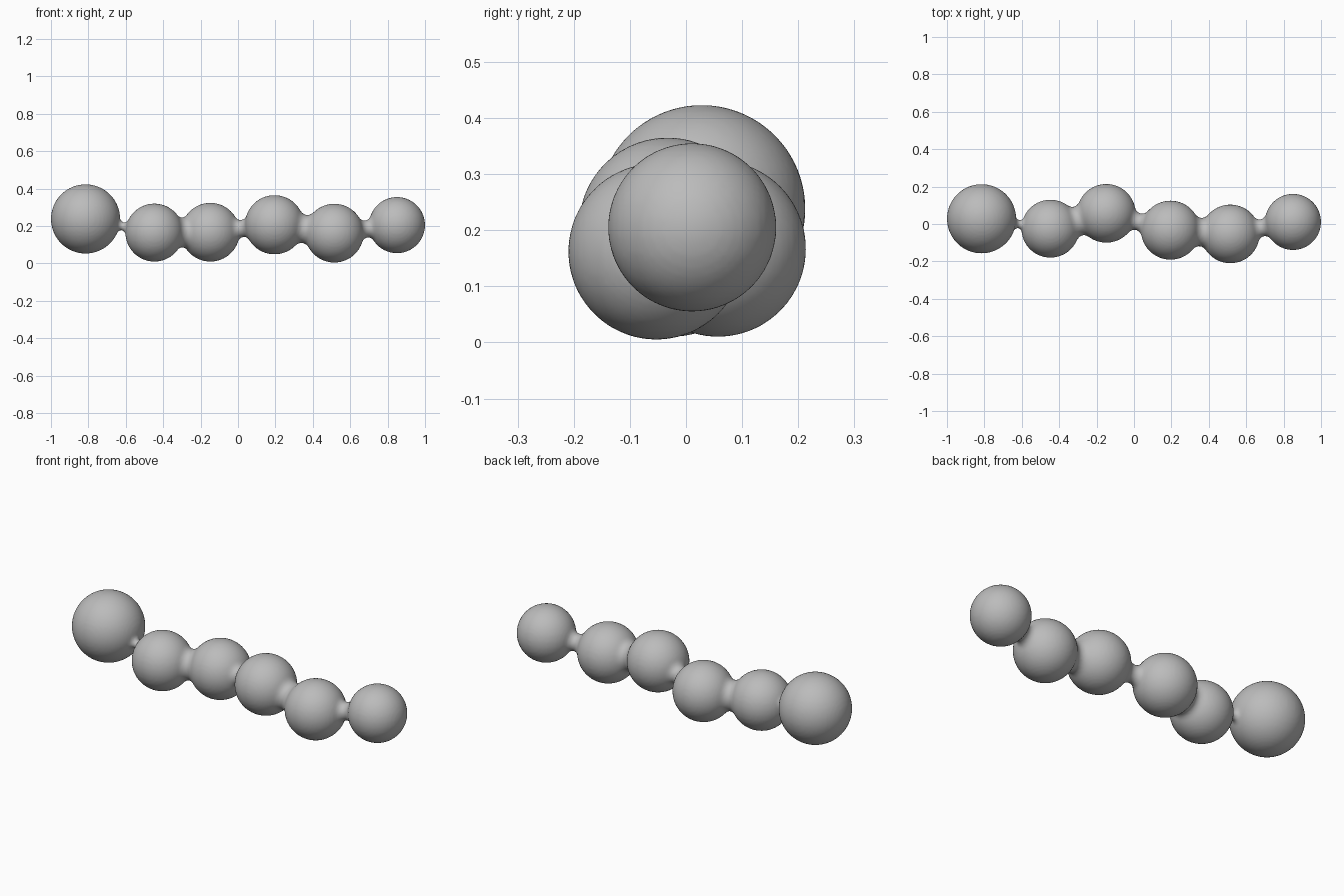
import bpy, bmesh, math
from mathutils import Vector, Matrix

if "Cube" in bpy.data.objects:
    bpy.data.objects.remove(bpy.data.objects["Cube"])

# Beads along the chain: centre and radius
BEADS = [((-0.815, 0.028, 0.238), 0.185),
         ((-0.447, -0.025, 0.165), 0.155),
         ((-0.148, 0.057, 0.167), 0.157),
         ((0.195, -0.033, 0.207), 0.158),
         ((0.515, -0.053, 0.162), 0.157),
         ((0.850, 0.011, 0.205), 0.150)]
# Throat radius of the neck between each pair of beads
THROATS = [0.022, 0.080, 0.046, 0.076, 0.046]
SIDES = 40


def fillet(d, r1, r2, throat):
    """Find the fillet circle touching both beads that leaves the given throat."""
    lo, hi = max(0.0, (d - r1 - r2) / 2) + 1e-4, 1.0
    for _ in range(50):
        f = (lo + hi) / 2
        t = (d * d + (r1 + f) ** 2 - (r2 + f) ** 2) / (2 * d)
        h = math.sqrt(max(0.0, (r1 + f) ** 2 - t * t))
        if h - f < throat:
            lo = f
        else:
            hi = f
    return f, t, h


def add_neck(bm, p1, r1, p2, r2, throat):
    """Lathe a closed concave neck between two beads."""
    axis = p2 - p1
    d = axis.length
    f, t, h = fillet(d, r1, r2, throat)
    a1 = math.atan2(-h, -t)
    a2 = math.atan2(-h, d - t)
    profile = [(t + f * math.cos(a1 + (a2 - a1) * i / 16),
                h + f * math.sin(a1 + (a2 - a1) * i / 16)) for i in range(17)]
    frame = Matrix.Translation(p1) @ axis.to_track_quat('Z', 'Y').to_matrix().to_4x4()
    rings = []
    for z, r in profile:
        angles = [2 * math.pi * k / SIDES for k in range(SIDES)]
        rings.append([bm.verts.new(frame @ Vector((r * math.cos(a), r * math.sin(a), z)))
                      for a in angles])
    for lower, upper in zip(rings, rings[1:]):
        for k in range(SIDES):
            n = (k + 1) % SIDES
            bm.faces.new((lower[k], lower[n], upper[n], upper[k]))
    bm.faces.new(rings[0][::-1])
    bm.faces.new(rings[-1])


bm = bmesh.new()
# Beads
for centre, radius in BEADS:
    bmesh.ops.create_uvsphere(bm, u_segments=48, v_segments=32, radius=radius,
                              matrix=Matrix.Translation(centre))
# Necks
for (c1, r1), (c2, r2), throat in zip(BEADS, BEADS[1:], THROATS):
    add_neck(bm, Vector(c1), r1, Vector(c2), r2, throat)

mesh = bpy.data.meshes.new("bead_chain")
bm.to_mesh(mesh)
bm.free()
chain = bpy.data.objects.new("bead_chain", mesh)
bpy.context.collection.objects.link(chain)

# Fuse beads and necks into one smooth skin
fuse = chain.modifiers.new("fuse", 'REMESH')
fuse.mode = 'VOXEL'
fuse.voxel_size = 0.01
fuse.use_smooth_shade = True

grey = bpy.data.materials.new("grey")
grey.diffuse_color = (0.5, 0.5, 0.5, 1)
grey.use_nodes = True
grey.node_tree.nodes["Principled BSDF"].inputs["Base Color"].default_value = grey.diffuse_color
mesh.materials.append(grey)
